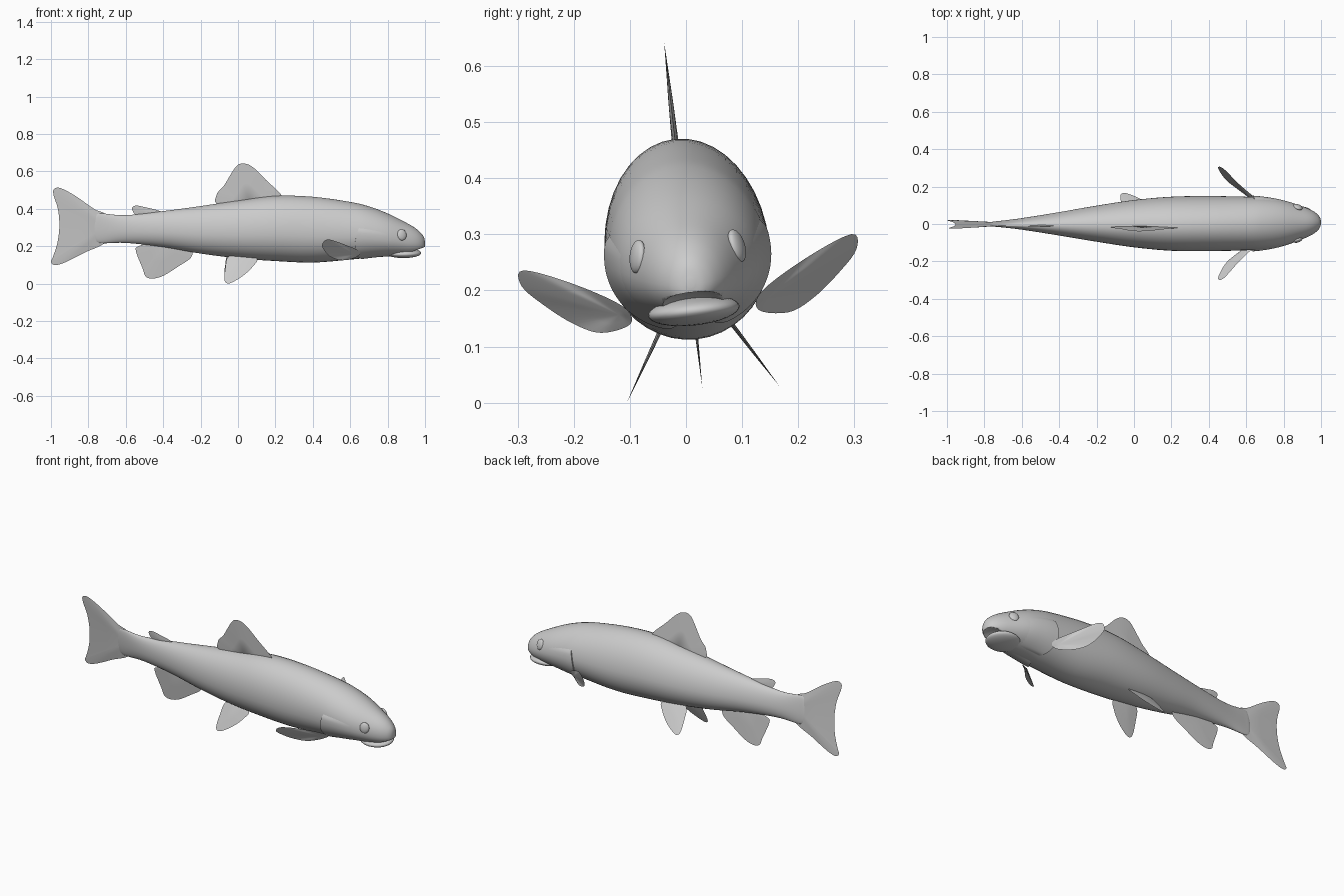
import bpy, bmesh, math
from mathutils import Vector, Matrix

if "Cube" in bpy.data.objects:
    bpy.data.objects.remove(bpy.data.objects["Cube"], do_unlink=True)

grey = bpy.data.materials.new("plain_grey")
grey.use_nodes = True
grey.diffuse_color = (0.6, 0.6, 0.6, 1)
grey.node_tree.nodes["Principled BSDF"].inputs["Base Color"].default_value = (0.6, 0.6, 0.6, 1)

# The whole fish leans slightly about its long axis
AXIS = Vector((0, 0, 0.29))
ROLL = Matrix.Translation(AXIS) @ Matrix.Rotation(0.11, 4, 'X') @ Matrix.Translation(-AXIS)


def finish(bm, name, angle=40):
    bmesh.ops.recalc_face_normals(bm, faces=bm.faces)
    bm.transform(ROLL)
    mesh = bpy.data.meshes.new(name)
    bm.to_mesh(mesh)
    bm.free()
    mesh.materials.append(grey)
    ob = bpy.data.objects.new(name, mesh)
    bpy.context.collection.objects.link(ob)
    bpy.ops.object.select_all(action='DESELECT')
    ob.select_set(True)
    bpy.context.view_layer.objects.active = ob
    bpy.ops.object.shade_smooth_by_angle(angle=math.radians(angle))
    return ob


def catmull(points, steps, closed=False):
    pts = [Vector(p) for p in points]
    n = len(pts)
    out = []
    for i in range(n if closed else n - 1):
        pick = lambda k: pts[k % n] if closed else pts[max(0, min(n - 1, k))]
        a, b, c, d = (pick(i + k) for k in (-1, 0, 1, 2))
        for s in range(steps):
            t = s / steps
            out.append(0.5 * (2 * b + (c - a) * t + (2 * a - 5 * b + 4 * c - d) * t ** 2
                              + (3 * b - a - 3 * c + d) * t ** 3))
    return out if closed else out + [pts[-1]]


# Body stations: x, top, bottom, half width
STATIONS = catmull([
    (-0.775, 0.33, 0.26, 0.003), (-0.76, 0.37, 0.225, 0.009), (-0.72, 0.375, 0.215, 0.014),
    (-0.6, 0.366, 0.217, 0.03), (-0.4, 0.388, 0.195, 0.062), (-0.2, 0.415, 0.16, 0.096),
    (0, 0.445, 0.135, 0.126), (0.2, 0.47, 0.12, 0.144), (0.4, 0.465, 0.112, 0.147),
    (0.6, 0.437, 0.128, 0.143), (0.7, 0.413, 0.138, 0.138), (0.8, 0.375, 0.145, 0.122),
    (0.9, 0.325, 0.152, 0.088), (0.95, 0.295, 0.16, 0.066), (0.98, 0.268, 0.172, 0.045),
    (0.995, 0.245, 0.185, 0.025), (1.0, 0.22, 0.205, 0.006)], 5)


def skin(station, angle, offset=0.0):
    x, top, bottom, half = station
    mid = bottom + 0.44 * (top - bottom)
    height = top - mid if math.sin(angle) > 0 else mid - bottom
    return Vector((x, (half + offset) * math.cos(angle), mid + (height + offset) * math.sin(angle)))


def station_at(x):
    for a, b in zip(STATIONS, STATIONS[1:]):
        if a[0] <= x <= b[0]:
            return a.lerp(b, (x - a[0]) / (b[0] - a[0]))
    return STATIONS[-1]


def bridge(bm, rings, closed=True):
    n = len(rings[0])
    for a, b in zip(rings, rings[1:]):
        for i in range(n if closed else n - 1):
            j = (i + 1) % n
            bm.faces.new((a[i], a[j], b[j], b[i]))


def ellipsoid(name, centre, scale, turn=(0, 0, 0), angle=60):
    bm = bmesh.new()
    bmesh.ops.create_uvsphere(bm, u_segments=32, v_segments=16, radius=1)
    rot = Matrix.Rotation(turn[2], 4, 'Z') @ Matrix.Rotation(turn[0], 4, 'X')
    bm.transform(Matrix.Translation(centre) @ rot @ Matrix.Diagonal((*scale, 1)))
    return finish(bm, name, angle)


# Body with an arched mouth opening
SIDES = 40
bm = bmesh.new()
rings = [[bm.verts.new(skin(s, math.tau * i / SIDES)) for i in range(SIDES)] for s in STATIONS]
bridge(bm, rings)
bm.faces.new(rings[0])
bm.faces.new(rings[-1])
body = finish(bm, "body")

cutter = ellipsoid("mouth_cutter", (0.985, 0, 0.14), (0.095, 0.1, 0.057))
cutter.hide_render = True
cut = body.modifiers.new("mouth", 'BOOLEAN')
cut.operation = 'DIFFERENCE'
cut.solver = 'EXACT'
cut.object = cutter
bpy.context.view_layer.objects.active = body
bpy.ops.object.modifier_apply(modifier="mouth")
bpy.data.objects.remove(cutter, do_unlink=True)

ellipsoid("lower_jaw", (0.885, 0, 0.163), (0.095, 0.082, 0.026))

# Fins: thin lenses that taper from the root to the rim


def fin(name, outline, root, thickness=0.004):
    rim = catmull(outline, 5, closed=True)
    root = Vector(root)
    normal = Vector()
    for a, b in zip(rim, rim[1:] + rim[:1]):
        normal += (a - root).cross(b - root)
    normal.normalize()
    bm = bmesh.new()
    edge = [bm.verts.new(p) for p in rim]
    for side in (1, -1):
        inner = [bm.verts.new(root.lerp(p, 0.5) + normal * side * thickness * 0.6) for p in rim]
        hub = bm.verts.new(root + normal * side * thickness)
        bridge(bm, [edge, inner])
        for a, b in zip(inner, inner[1:] + inner[:1]):
            bm.faces.new((a, b, hub))
    finish(bm, name)


def upright(points):
    return [(x, 0, z) for x, z in points]


fin("dorsal_fin", upright([
    (-0.09, 0.42), (-0.115, 0.475), (-0.075, 0.525), (-0.03, 0.6), (0, 0.637), (0.04, 0.643),
    (0.085, 0.62), (0.15, 0.555), (0.235, 0.47), (0.2, 0.44)]), (0.06, 0, 0.43), 0.007)
fin("adipose_fin", upright([
    (-0.535, 0.36), (-0.567, 0.4), (-0.55, 0.417), (-0.51, 0.412), (-0.41, 0.385),
    (-0.44, 0.36)]), (-0.48, 0, 0.37))
fin("anal_fin", upright([
    (-0.26, 0.19), (-0.25, 0.14), (-0.32, 0.09), (-0.4, 0.04), (-0.46, 0.025), (-0.495, 0.038),
    (-0.51, 0.08), (-0.545, 0.17), (-0.53, 0.2), (-0.4, 0.23)]), (-0.4, 0, 0.2))
fin("tail_fin", upright([
    (-0.7, 0.36), (-0.77, 0.4), (-0.87, 0.47), (-0.95, 0.512), (-0.985, 0.505), (-0.985, 0.47),
    (-0.963, 0.4), (-0.955, 0.31), (-0.965, 0.22), (-0.99, 0.14), (-1.0, 0.115), (-0.98, 0.098),
    (-0.93, 0.11), (-0.82, 0.165), (-0.7, 0.23)]), (-0.72, 0, 0.3), 0.008)

PELVIC = [(0.1, 0.14), (0.08, 0.1), (0.03, 0.055), (-0.03, 0.02), (-0.06, 0.015),
          (-0.073, 0.035), (-0.068, 0.09), (-0.055, 0.145), (0, 0.16)]
PECTORAL = [(0.65, 0.125, 0.185), (0.56, 0.21, 0.235), (0.48, 0.294, 0.268), (0.45, 0.3, 0.24),
            (0.465, 0.262, 0.2), (0.5, 0.215, 0.163), (0.56, 0.168, 0.142), (0.63, 0.115, 0.152)]

# Paired fins, eyes and gill covers
for side, word in ((1, "left"), (-1, "right")):
    fin(word + "_pelvic_fin", [(x, side * (0.069 + 0.6 * (0.126 - z)), z) for x, z in PELVIC],
        (0.02, side * 0.06, 0.14))
    fin(word + "_pectoral_fin", [(x, side * y, z) for x, y, z in PECTORAL],
        (0.62, side * 0.13, 0.172))
    ellipsoid(word + "_eye", (0.876, side * 0.089, 0.27), (0.026, 0.012, 0.03),
              (side * 0.2, 0, -side * 0.35))

    bm = bmesh.new()
    rows = []
    for i in range(21):
        u = i / 20
        angle = math.radians(18 - 95 * u)
        rear = 0.625 + 0.14 * (u - 0.4) ** 2
        edge = min(1, 5 * math.sin(math.pi * u))
        row = []
        for j in range(10):
            s = max(0, j - 1) / 8
            lift = -0.004 if j == 0 else 0.008 * (1 - s) * edge - 0.001
            p = skin(station_at(rear + (0.82 - rear) * s), angle, lift)
            row.append(bm.verts.new((p.x, side * p.y, p.z)))
        rows.append(row)
    bridge(bm, rows, closed=False)
    finish(bm, word + "_gill_cover")
